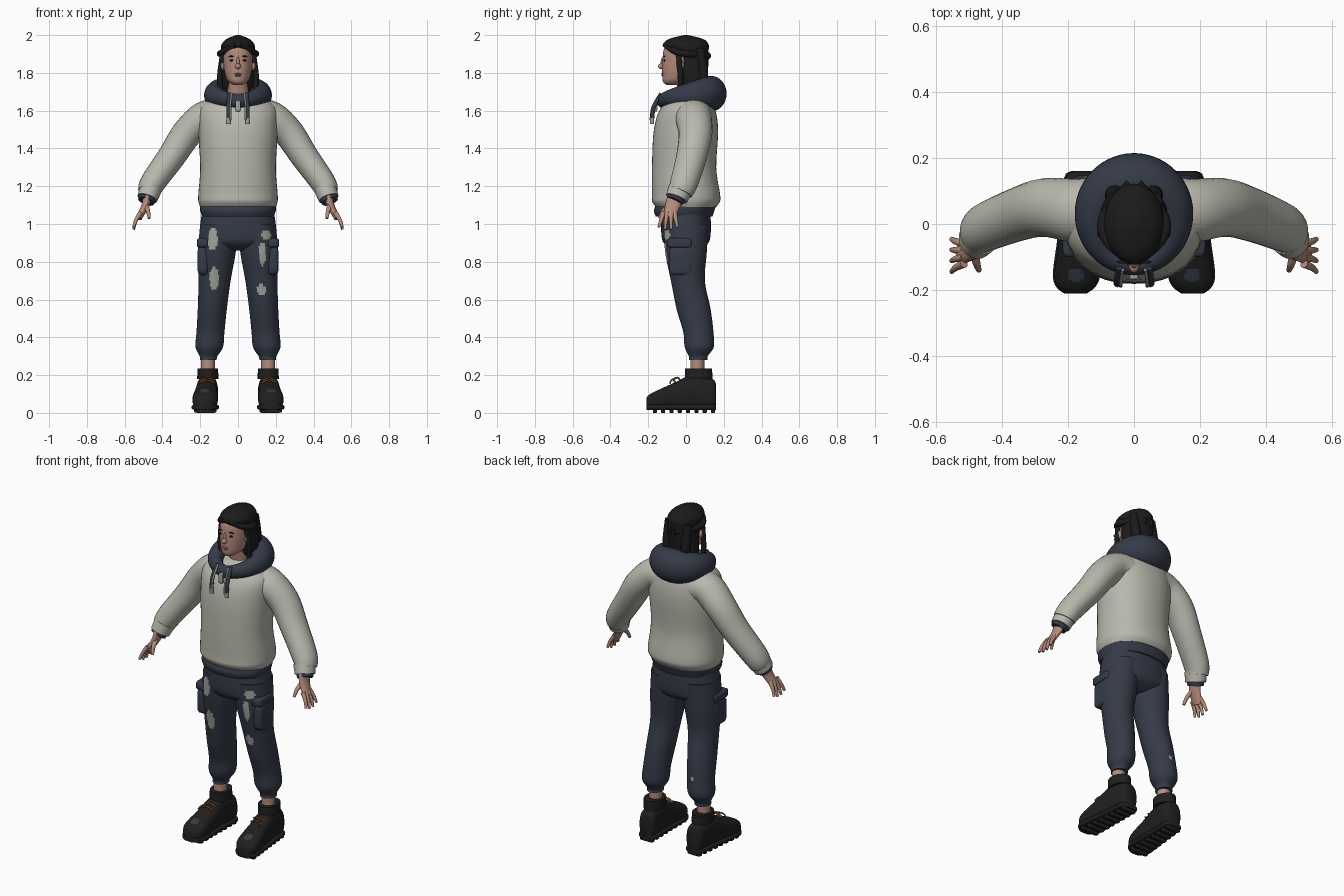
import bpy, bmesh, math
from mathutils import Vector

if "Cube" in bpy.data.objects:
    bpy.data.objects.remove(bpy.data.objects["Cube"], do_unlink=True)


def material(name, *rgb):
    m = bpy.data.materials.new(name)
    m.use_nodes = True
    m.diffuse_color = (*rgb, 1)
    shader = next(node for node in m.node_tree.nodes if node.type == "BSDF_PRINCIPLED")
    shader.inputs["Base Color"].default_value = (*rgb, 1)
    return m


CREAM = material("cream fleece", .48, .48, .42)
NAVY = material("navy cloth", .035, .043, .064)
PATCH = material("pale patch", .38, .38, .34)
SKIN = material("skin", .46, .26, .2)
LIP = material("lips", .36, .17, .14)
HAIR = material("black hair", .011, .011, .012)
BOOT = material("black leather", .014, .014, .014)
LACE = material("brown lace", .2, .08, .02)
Y, Z = Vector((0, 1, 0)), Vector((0, 0, 1))
parts = []


def finish(name, bm, materials, paint=None):
    bmesh.ops.recalc_face_normals(bm, faces=bm.faces)
    if paint:
        for face in bm.faces:
            face.material_index = paint(face.calc_center_median(), face.normal)
    mesh = bpy.data.meshes.new(name)
    bm.to_mesh(mesh)
    bm.free()
    for m in materials:
        mesh.materials.append(m)
    ob = bpy.data.objects.new(name, mesh)
    bpy.context.collection.objects.link(ob)
    parts.append(ob)


def spline(rings, steps, closed):
    """Catmull-Rom through rings of (x, y, z, radius, other radius)."""
    count = len(rings)

    def ring(i):
        return rings[i % count] if closed else rings[max(0, min(count - 1, i))]

    result = []
    for i in range(count if closed else count - 1):
        for step in range(steps):
            t = step / steps
            result.append([b + t / 2 * (c - a + t * (2 * a - 5 * b + 4 * c - d + t * (3 * (b - c) + d - a)))
                           for a, b, c, d in zip(ring(i - 1), ring(i), ring(i + 1), ring(i + 2))])
    return result if closed else result + [list(rings[-1])]


def loft(name, rings, materials, axis=None, ref=Y, segments=32, steps=4, power=2,
         side=1, closed=False, paint=None):
    """Skin superellipse sections, square to the path or to a fixed axis."""
    path = spline(rings, steps, closed)
    count = len(path)
    bm = bmesh.new()
    loops = []
    for i, point in enumerate(path):
        before = path[i - 1] if closed or i else point
        after = path[(i + 1) % count] if closed or i < count - 1 else point
        along = axis or (Vector(after[:3]) - Vector(before[:3])).normalized()
        across = ref.cross(along).normalized()
        other = along.cross(across)
        loop = []
        for k in range(segments):
            angle = math.tau * k / segments
            u, v = (math.copysign(abs(w) ** (2 / power), w) for w in (math.cos(angle), math.sin(angle)))
            co = Vector(point[:3]) + across * u * point[3] + other * v * point[4]
            loop.append(bm.verts.new((co.x * side, co.y, co.z)))
        loops.append(loop)
    for i in range(count if closed else count - 1):
        low, high = loops[i], loops[(i + 1) % count]
        for k in range(segments):
            bm.faces.new((low[k], low[k - 1], high[k - 1], high[k]))
    if not closed:
        bm.faces.new(loops[0])
        bm.faces.new(loops[-1])
    finish(name, bm, materials, paint)


def column(name, materials, profile, start=0, lean=0, **options):
    """Stack level sections given as (z, y, half width, half depth)."""
    rings = [(start + lean * z, y, z, width, depth) for z, y, width, depth in profile]
    loft(name, rings, materials, axis=Z, **options)


def tube(name, mat, points, radius, end, wide=1, **options):
    """Sweep a tapering oval along a path."""
    last = len(points) - 1
    radii = [radius + (end - radius) * i / last for i in range(last + 1)]
    loft(name, [(*p, r, r * wide) for p, r in zip(points, radii)], [mat], segments=24, **options)


def solid(name, bm, centre, size, mat):
    for v in bm.verts:
        v.co = [c + q * s for c, q, s in zip(centre, v.co, size)]
    finish(name, bm, [mat])


def blob(name, centre, radii, mat):
    bm = bmesh.new()
    bmesh.ops.create_uvsphere(bm, u_segments=20, v_segments=12, radius=1)
    solid(name, bm, centre, radii, mat)


def box(name, centre, size, mat):
    bm = bmesh.new()
    bmesh.ops.create_cube(bm, size=1)
    bmesh.ops.bevel(bm, geom=bm.edges[:], offset=.2, segments=3, profile=.5, affect="EDGES")
    solid(name, bm, centre, size, mat)


# Worn patches on the trousers: x, z, half width, half height, facing
PATCHES = [(-.135, .92, .025, .06, -1), (-.125, .71, .026, .06, -1), (.15, .94, .025, .025, -1),
           (.13, .84, .02, .06, -1), (.125, .65, .025, .03, -1), (-.14, .45, .01, .01, 1)]


def worn(centre, normal):
    return int(any(normal.y * facing > 0 and math.hypot((centre.x - x) / width, (centre.z - z) / height) < 1
                   for x, z, width, height, facing in PATCHES))


def scuffed(centre, normal):
    return int(normal.z > .4 and math.hypot(abs(centre.x) - .175, centre.y + .155) < .022)


# Sweatshirt body, hem and trouser seat
column("sweatshirt", [CREAM], [(1.09, 0, .2, .16), (1.12, 0, .21, .18), (1.16, 0, .21, .18), (1.3, -.01, .2, .17),
                               (1.5, 0, .21, .17), (1.62, .01, .2, .14), (1.69, .03, .1, .07)],
       segments=48, power=2.2)
column("hem_band", [NAVY], [(1.04, -.01, .19, .15), (1.07, -.01, .2, .16), (1.1, 0, .2, .16)],
       segments=48, power=2.2)
column("trouser_seat", [NAVY, PATCH], [(1.07, 0, .19, .13), (.94, 0, .205, .13), (.89, 0, .19, .11), (.86, 0, .1, .06)],
       segments=96, steps=10, power=2.2, paint=worn)

# Hood lying round the neck, growing towards the back
hood = []
for k in range(16):
    angle = math.tau * k / 16
    back = (1 - math.cos(angle)) / 2
    hood.append((.12 * math.sin(angle), -.125 + .255 * back, 1.65 + .04 * math.sqrt(back),
                 .03 + .055 * back, .035 + .06 * back))
loft("hood", hood, [NAVY], ref=Z, closed=True)
box("zip_pull", (0, -.16, 1.625), (.026, .016, .06), PATCH)

# Neck, head and face
tube("neck", SKIN, [(0, .03, 1.62), (0, 0, 1.78)], .06, .055)
column("head", [SKIN], [(1.735, -.07, .02, .03), (1.75, -.06, .045, .06), (1.78, -.04, .065, .085),
                        (1.86, -.01, .08, .115), (1.94, 0, .077, .11), (1.98, 0, .03, .04)])
blob("nose", (0, -.128, 1.835), (.015, .02, .015), SKIN)
blob("nose_bridge", (0, -.12, 1.855), (.009, .014, .03), SKIN)
blob("upper_lip", (0, -.122, 1.794), (.02, .01, .005), LIP)
blob("lower_lip", (0, -.12, 1.786), (.018, .01, .006), LIP)

# Hair mass
column("hair", [HAIR], [(1.67, .07, .08, .05), (1.74, .04, .1, .07), (1.86, .03, .09, .09), (1.92, .01, .09, .11),
                        (1.95, 0, .087, .12), (1.98, 0, .06, .09), (2, 0, .01, .01)], segments=48, steps=6)

# Boot rows: y, top height, half width
BOOT_ROWS = [(-.21, .08, .03), (-.19, .1, .055), (-.15, .12, .067), (-.05, .165, .06), (.03, .2, .055),
             (.14, .18, .05), (.16, .14, .03)]

for label, side in (("left_", 1), ("right_", -1)):
    # Eyes, brows, ears and locks of hair
    blob(label + "eye", (side * .033, -.114, 1.866), (.013, .005, .005), HAIR)
    blob(label + "eyebrow", (side * .035, -.115, 1.888), (.018, .005, .003), HAIR)
    blob(label + "ear", (side * .084, -.03, 1.84), (.012, .02, .03), SKIN)
    tube(label + "fringe", HAIR, [(.01, -.11, 1.95), (.08, -.05, 1.91), (.09, .02, 1.9), (.01, .12, 1.89)],
         .016, .018, ref=Z, side=side)
    tube(label + "side_lock", HAIR, [(.08, -.04, 1.91), (.097, -.03, 1.78), (.09, -.03, 1.69)],
         .014, .014, side=side)
    tube(label + "back_lock", HAIR, [(.06, .07, 1.93), (.06, .09, 1.8), (.05, .08, 1.71)],
         .025, .03, side=side)

    # Drawstring with pale edging and tip
    cord = [(.045, -.13, 1.69), (.05, -.17, 1.62), (.05, -.18, 1.55)]
    tube(label + "drawstring", NAVY, cord, .011, .011, side=side)
    tube(label + "drawstring_edge", PATCH, [(x - .01, y - .008, z) for x, y, z in cord], .005, .005, side=side)
    tube(label + "drawstring_tip", PATCH, [(.05, -.18, 1.56), (.05, -.18, 1.53)], .012, .011, side=side)

    # Sleeve, cuff and inner wristband
    tube(label + "sleeve", CREAM, [(.1, .04, 1.57), (.18, .04, 1.56), (.27, .05, 1.48), (.35, .03, 1.36),
                                   (.45, -.01, 1.22), (.47, -.03, 1.17)], .095, .06, wide=1.1, side=side)
    tube(label + "cuff", CREAM, [(.463, -.03, 1.185), (.48, -.05, 1.135)], .059, .054, wide=1.1, side=side)
    tube(label + "wristband", NAVY, [(.475, -.045, 1.15), (.487, -.06, 1.12)], .05, .044, side=side)

    # Hand with spread fingers
    tube(label + "palm", SKIN, [(.48, -.05, 1.15), (.49, -.07, 1.1), (.525, -.09, 1.03)],
         .024, .016, wide=2, side=side)
    for k, finger in enumerate(("index", "middle", "ring", "little")):
        spread = k - 1.5
        base, tip = -.09 + .02 * spread, -.095 + .033 * spread
        tube(label + finger + "_finger", SKIN, [(.515, base, 1.06), (.54, (base + tip) / 2, 1.02),
                                                (.553, tip, .965 + .012 * abs(spread))], .013, .007, side=side)
    tube(label + "thumb", SKIN, [(.487, -.08, 1.1), (.477, -.12, 1.07), (.47, -.14, 1.03)],
         .015, .008, side=side)

    # Trouser leg gathered at the ankle, with cargo pocket
    column(label + "trouser_leg", [NAVY, PATCH],
           [(1, 0, .1, .12), (.85, 0, .1, .11), (.7, .01, .085, .09), (.55, .04, .077, .09), (.43, .065, .074, .08),
            (.35, .07, .073, .077), (.3, .065, .047, .05), (.28, .065, .045, .05)],
           start=.18, lean=-.08, segments=72, steps=10, side=side, paint=worn)
    box(label + "cargo_pocket", (side * .186, -.03, .805), (.056, .12, .15), NAVY)
    box(label + "pocket_flap", (side * .184, -.035, .9), (.066, .13, .05), NAVY)

    # Ankle, boot, collar and sole
    tube(label + "ankle", SKIN, [(.16, .06, .18), (.16, .06, .3)], .037, .037, side=side)
    loft(label + "boot", [(.165 - .06 * y, y, top / 2 + .01, half, top / 2 - .01) for y, top, half in BOOT_ROWS],
         [BOOT, NAVY], axis=Y, ref=Z, segments=48, steps=6, power=2.6, side=side, paint=scuffed)
    tube(label + "boot_collar", BOOT, [(.16, .067, .18), (.16, .067, .235)], .056, .055, wide=1.3, side=side)
    loft(label + "sole", [(.165 - .06 * y, y, .03, half + .005, .015) for y, top, half in BOOT_ROWS],
         [BOOT], axis=Y, ref=Z, power=4, side=side)

    # Treads and laces
    for k in range(8):
        box(label + "tread_%d" % k, (side * (.175 - .0025 * k), -.165 + .044 * k, .015),
            (.115 - .004 * k, .022, .03), BOOT)
    for k in range(2):
        y, z = -.03 - .025 * k, .17 - .012 * k
        tube(label + "lace_%d" % k, LACE, [(.125, y, z), (.165, y - .01, z + .016), (.2, y, z)],
             .005, .005, ref=Z, side=side)
    tube(label + "lace_end", LACE, [(.165, -.045, .187), (.19, -.075, .175), (.205, -.085, .155)],
         .005, .004, ref=Z, side=side)

# Smooth shading with crisp edges kept
for ob in bpy.context.selected_objects:
    ob.select_set(False)
for ob in parts:
    ob.select_set(True)
bpy.context.view_layer.objects.active = parts[0]
bpy.ops.object.shade_smooth_by_angle(angle=math.radians(50))
